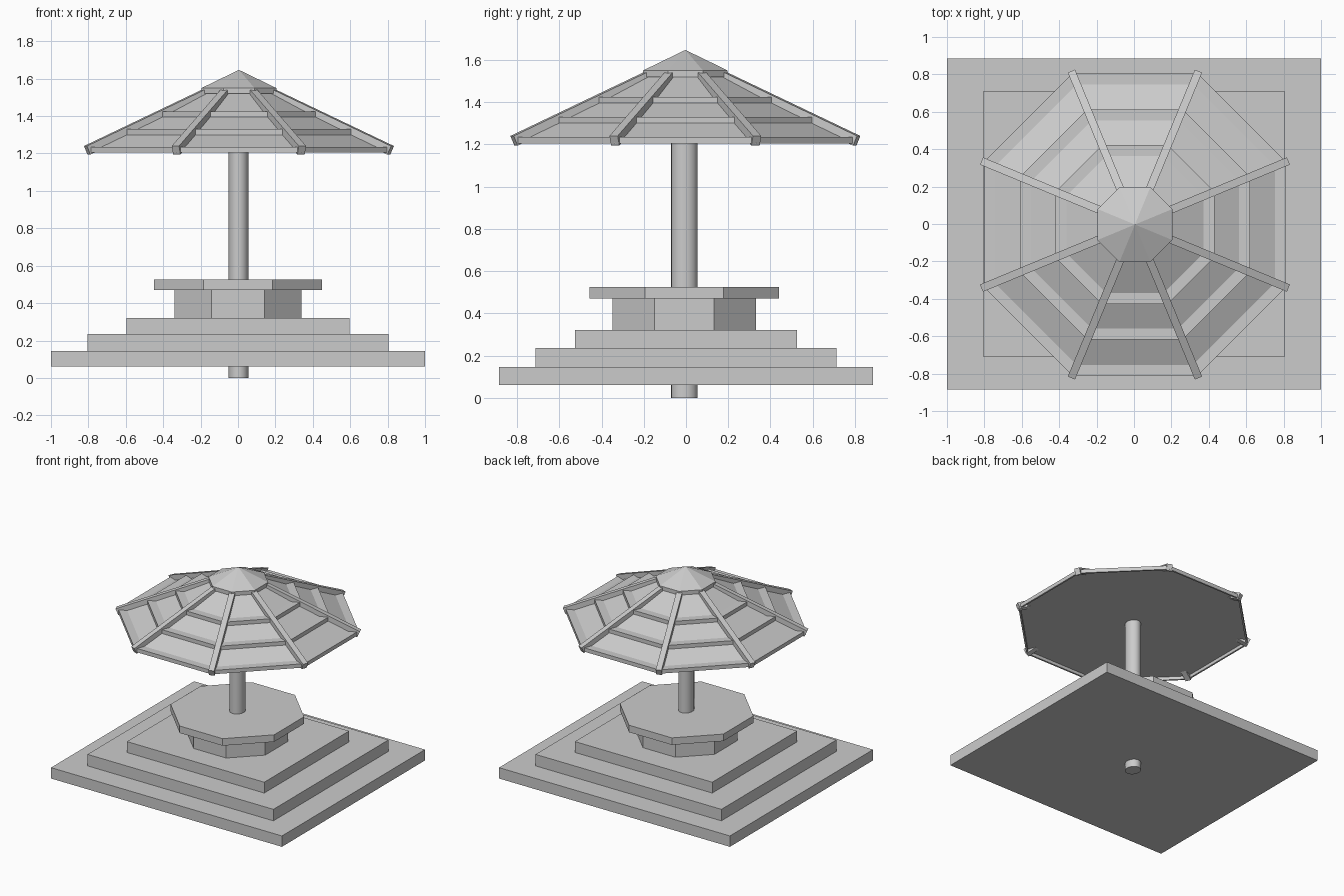
import bpy, bmesh, math
from mathutils import Matrix, Vector

cube = bpy.data.objects.get("Cube")
if cube:
    bpy.data.objects.remove(cube, do_unlink=True)

stone = bpy.data.materials.new("plain grey")
stone.use_nodes = True
grey = (0.6, 0.6, 0.6, 1)
stone.diffuse_color = grey
stone.node_tree.nodes["Principled BSDF"].inputs["Base Color"].default_value = grey

APOTHEM = 1 / math.cos(math.pi / 8)   # apothem to corner radius


def finish(name, bm):
    bmesh.ops.recalc_face_normals(bm, faces=bm.faces)
    mesh = bpy.data.meshes.new(name)
    bm.to_mesh(mesh)
    bm.free()
    mesh.materials.append(stone)
    obj = bpy.data.objects.new(name, mesh)
    bpy.context.collection.objects.link(obj)
    return obj


def box(name, half_x, half_y, low, high):
    bm = bmesh.new()
    size = Matrix.Diagonal((2 * half_x, 2 * half_y, high - low, 1))
    bmesh.ops.create_cube(bm, size=1, matrix=Matrix.Translation((0, 0, (low + high) / 2)) @ size)
    return finish(name, bm)


def octagon(name, profile, center):
    """Stack octagonal rings from (apothem, z) pairs; zero apothem closes to a point."""
    bm = bmesh.new()
    rings = []
    for apothem, z in profile:
        if apothem == 0:
            rings.append([bm.verts.new((center[0], center[1], z))] * 8)
            continue
        r = apothem * APOTHEM
        rings.append([bm.verts.new((center[0] + r * math.cos((i + 0.5) * math.pi / 4),
                                    center[1] + r * math.sin((i + 0.5) * math.pi / 4), z))
                      for i in range(8)])
    for low, high in zip(rings, rings[1:]):
        for i in range(8):
            j = (i + 1) % 8
            corners = list(dict.fromkeys((low[i], low[j], high[j], high[i])))
            bm.faces.new(corners)
    if profile[0][0]:
        bm.faces.new(rings[0])
    if profile[-1][0]:
        bm.faces.new(rings[-1])
    return finish(name, bm)


# Stepped rectangular base
box("lower_step", 1.0, 0.885, 0.06, 0.145)
box("middle_step", 0.805, 0.712, 0.145, 0.235)
box("upper_step", 0.595, 0.525, 0.235, 0.32)

# Octagonal table
middle = (0, -0.008)
octagon("table_pedestal", [(0.34, 0.32), (0.34, 0.47)], middle)
octagon("table_top", [(0.448, 0.47), (0.448, 0.525)], middle)

# Round pole
bm = bmesh.new()
bmesh.ops.create_cone(bm, cap_ends=True, segments=24, radius1=1, radius2=1, depth=1.4,
                      matrix=Matrix.Translation((0.003, -0.008, 0.7)) @ Matrix.Diagonal((0.054, 0.062, 1, 1)))
pole = finish("pole", bm)
bpy.context.view_layer.objects.active = pole
pole.select_set(True)
bpy.ops.object.shade_smooth_by_angle(angle=math.radians(35))
pole.select_set(False)

# Tiered canopy: each tier has a rim, a flat ledge and a slope
roof = (0.005, -0.003)
profile = [(0.795, 1.23), (0.795, 1.205)]
for rim, z, slope_end in ((0.808, 1.205, 0.615), (0.615, 1.3, 0.425), (0.425, 1.395, 0.19)):
    profile += [(rim, z), (rim, z + 0.03), (rim - 0.058, z + 0.03)]
profile += [(0.19, 1.52)]
octagon("canopy", profile, roof)
octagon("canopy_cap", [(0.2, 1.52), (0.2, 1.55), (0, 1.647)], roof)

# Ribs along the canopy corners
inner, outer = Vector((0.19, 0, 1.548)), Vector((0.888, 0, 1.24))
along = outer - inner
pitch = math.atan2(-along.z, along.x)
thick = 0.05
normal = Vector((math.sin(pitch), 0, math.cos(pitch)))
center = (inner + outer) / 2 - normal * thick / 2
for i in range(8):
    bm = bmesh.new()
    turn = Matrix.Translation((roof[0], roof[1], 0)) @ Matrix.Rotation((i + 0.5) * math.pi / 4, 4, 'Z')
    bmesh.ops.create_cube(bm, size=1, matrix=turn @ Matrix.Translation(center)
                          @ Matrix.Rotation(pitch, 4, 'Y')
                          @ Matrix.Diagonal((along.length, 0.042, thick, 1)))
    finish(f"canopy_rib_{i + 1}", bm)
